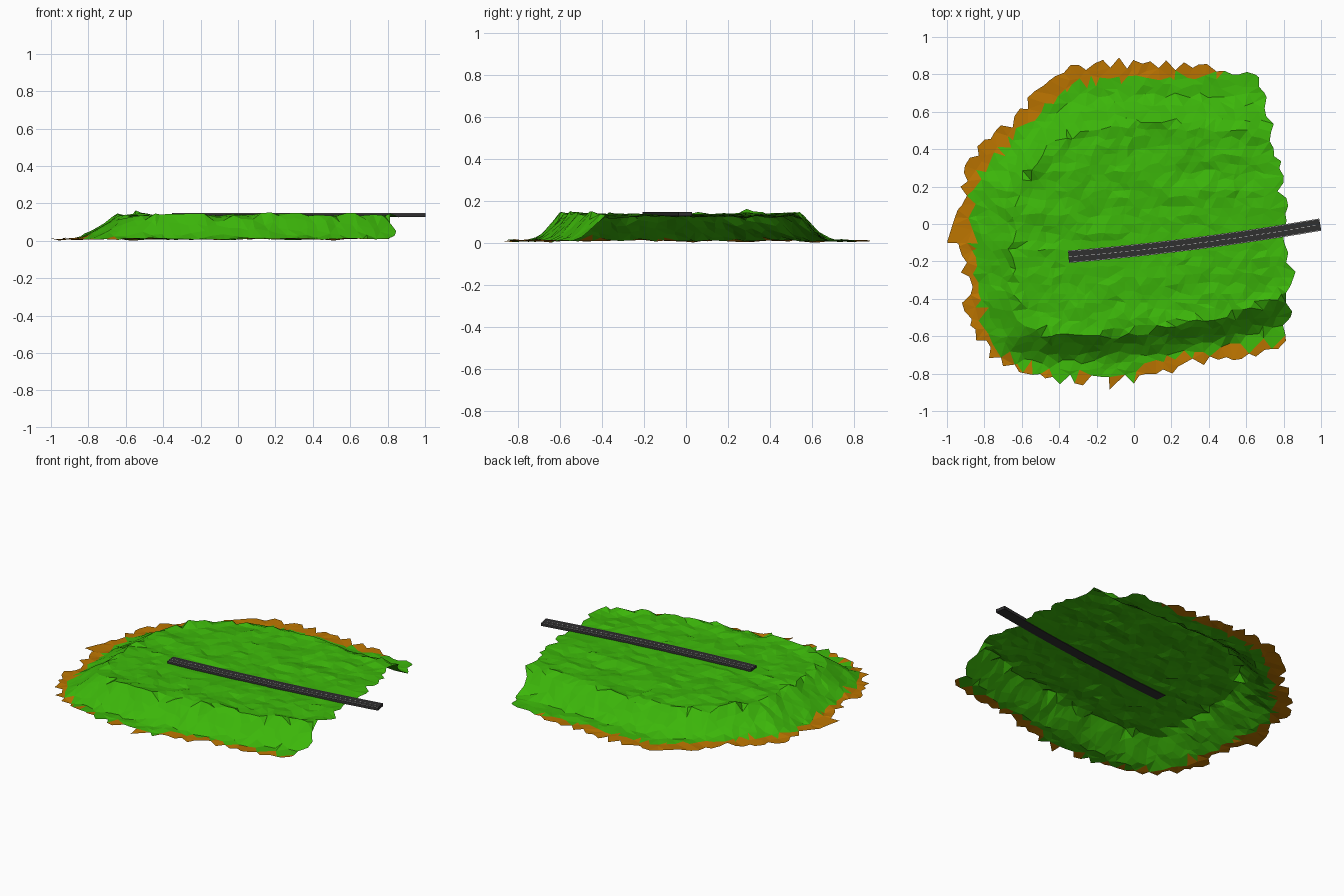
import bpy, bmesh, math, random
from mathutils import Vector, noise
from mathutils.geometry import delaunay_2d_cdt

if "Cube" in bpy.data.objects:
    bpy.data.objects.remove(bpy.data.objects["Cube"])

random.seed(4)


def material(name, rgb):
    m = bpy.data.materials.new(name)
    m.diffuse_color = (*rgb, 1)
    m.use_nodes = True
    m.node_tree.nodes["Principled BSDF"].inputs["Base Color"].default_value = m.diffuse_color
    return m


GRASS = material("grass", (0.045, 0.47, 0.003))
EARTH = material("earth", (0.5, 0.175, 0.0))
ASPHALT = material("asphalt", (0.03, 0.029, 0.03))
PAINT = material("paint", (0.65, 0.65, 0.65))

# Plan shapes: ragged outer edge, grass limit, foot of the bank
OUTLINE = [(.82, -.1), (.84, -.2), (.83, -.45), (.78, -.66), (.5, -.71), (.2, -.77), (0, -.83),
           (-.3, -.84), (-.62, -.80), (-.75, -.7), (-.89, -.56), (-.89, -.3), (-.96, -.1),
           (-.92, .1), (-.88, .34), (-.7, .5), (-.52, .69), (-.3, .85), (-.05, .86),
           (.3, .84), (.64, .81), (.71, .68), (.72, .5), (.78, .3), (.8, .1)]
GRASS_LIMIT = [(1.3, -.56), (.75, -.63), (.4, -.68), (.05, -.74), (0, -.82), (-.2, -.81), (-.4, -.82),
               (-.6, -.76), (-.72, -.68), (-.8, -.55), (-.83, -.35), (-.86, -.1), (-.88, .1),
               (-.84, .25), (-.68, .43), (-.48, .63), (-.3, .76), (.2, .79), (.6, .8), (1.3, .8)]
FOOT = [(1.3, -.36), (.85, -.51), (.5, -.63), (.1, -.7), (-.3, -.73), (-.72, -.71), (-.82, -.5),
        (-.86, -.1), (-.83, .25), (-.62, .46), (-.3, .65), (0, .68), (.6, .67), (1.3, .65)]


def inside_distance(p, poly):
    """Distance to a polygon edge, positive inside."""
    best, inside = 9, False
    for a, b in zip(poly, poly[1:] + poly[:1]):
        a, b = Vector(a), Vector(b)
        e = b - a
        t = max(0, min(1, (p - a).dot(e) / e.length_squared))
        best = min(best, (p - a - e * t).length)
        if (a.y > p.y) != (b.y > p.y) and p.x < a.x + (p.y - a.y) * e.x / e.y:
            inside = not inside
    return best if inside else -best


# Road centre line, gently curved
def road_point(t):
    x = -.35 + 1.335 * t
    return Vector((x, -.175 + .108 * t + .062 * t * t))


def height(p):
    d = inside_distance(p, FOOT)
    width = .13 + .08 * max(0, min(1, (-.45 - p.x) / .2))
    s = max(0, min(1, d / width))
    bumps = noise.noise(Vector((p.x * 5, p.y * 9, 1))) * .016 + random.uniform(-.005, .007)
    # keep the ground level beside the road
    t = (p.x + .35) / 1.335
    if -.05 < t < 1 and abs(p.y - road_point(max(0, t)).y) < .08:
        bumps *= .2
    crest = .022 * max(0, 1 - abs(d - width) / .06)
    return max(.003, .019 + .121 * s + crest * random.random() + bumps * (.6 + .4 * s))


# Landscape shell: jittered points triangulated inside a ragged outline
edge = []
for a, b in zip(OUTLINE, OUTLINE[1:] + OUTLINE[:1]):
    a, b = Vector(a), Vector(b)
    n = max(1, round((b - a).length / .042))
    out = Vector((a.y - b.y, b.x - a.x)).normalized()
    for i in range(n):
        shift = random.uniform(-.03, .03)
        edge.append(a.lerp(b, (i + random.uniform(0, .4)) / n) + out * shift)
# outermost points fix the overall size
for target in ((-1, -.1), (-.08, .89), (-.13, -.885)):
    t = Vector(target)
    k = min(range(len(edge)), key=lambda i: (edge[i] - t).length)
    edge[k] = t
points = list(edge)
STEP = .046
for i in range(-24, 25):
    for j in range(-22, 23):
        p = Vector((i * STEP * 1.15 + random.uniform(-.018, .018) + (j % 2) * .02,
                    j * STEP + random.uniform(-.015, .015)))
        if inside_distance(p, OUTLINE) > .036:
            points.append(p)
verts, _, faces, *_ = delaunay_2d_cdt(points, [], [list(range(len(edge)))], 1, 1e-5)
zs = [height(v) for v in verts]
low = min(zs)
mesh = bpy.data.meshes.new("landscape")
mesh.from_pydata([(v.x, v.y, z - low) for v, z in zip(verts, zs)], [], [list(f) for f in faces])
mesh.materials.append(GRASS)
mesh.materials.append(EARTH)
for poly in mesh.polygons:
    poly.material_index = int(inside_distance(poly.center.xy, GRASS_LIMIT) < 0)
bm = bmesh.new()
bm.from_mesh(mesh)
for f in bm.faces:
    f.normal_update()
    if f.normal.z < 0:
        f.normal_flip()
bm.to_mesh(mesh)
bm.free()
bpy.context.collection.objects.link(bpy.data.objects.new("landscape", mesh))


def strip(name, spans, left, right, z0, z1, mat):
    """Box-section ribbon along the road for each (start, end, steps) span."""
    bm = bmesh.new()
    for t0, t1, n in spans:
        rings = []
        for i in range(n + 1):
            t = t0 + (t1 - t0) * i / n
            c = road_point(t)
            tan = (road_point(t + .01) - road_point(t - .01)).normalized()
            side = Vector((-tan.y, tan.x))
            rings.append([bm.verts.new((*(c + side * o), z)) for o, z in
                          ((left, z0), (right, z0), (right, z1), (left, z1))])
        for a, b in zip(rings, rings[1:]):
            for k in range(4):
                bm.faces.new((a[k], a[(k + 1) % 4], b[(k + 1) % 4], b[k]))
        bm.faces.new(rings[0])
        bm.faces.new(rings[-1][::-1])
    bmesh.ops.recalc_face_normals(bm, faces=bm.faces)
    m = bpy.data.meshes.new(name)
    bm.to_mesh(m)
    bm.free()
    m.materials.append(mat)
    bpy.context.collection.objects.link(bpy.data.objects.new(name, m))


# Road slab, edge lines and dashed centre line
strip("road", [(0, 1.008, 24)], -.033, .033, .127, .146, ASPHALT)
strip("left_edge_line", [(0, 1.008, 24)], .029, .032, .1455, .147, PAINT)
strip("right_edge_line", [(0, 1.008, 24)], -.032, -.029, .1455, .147, PAINT)
strip("centre_dashes", [(i / 44, (i + .55) / 44, 1) for i in range(44)], -.0015, .0015, .1455, .147, PAINT)
